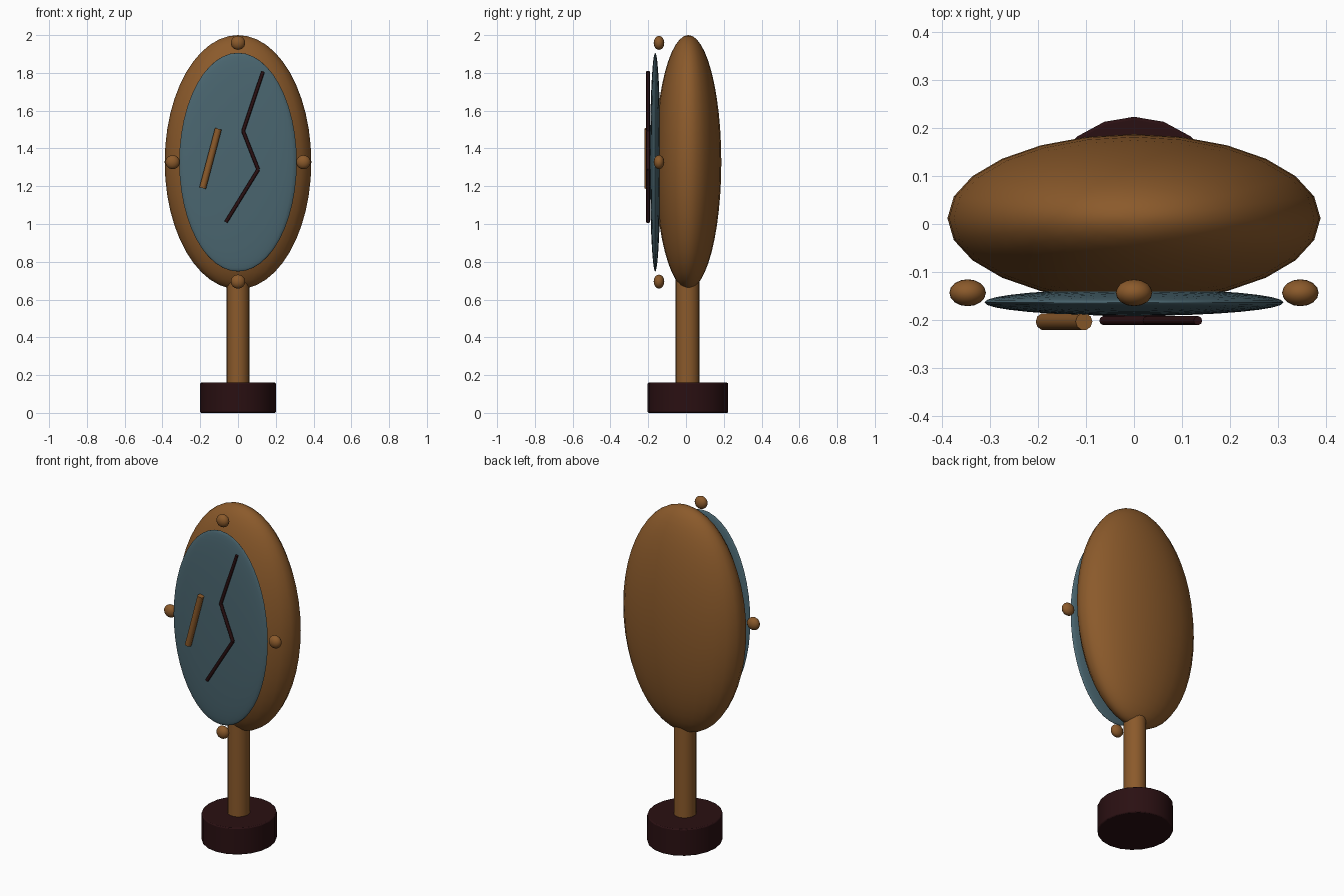
import bpy, math
from mathutils import Vector

if "Cube" in bpy.data.objects:
    bpy.data.objects.remove(bpy.data.objects["Cube"])


def material(name, color):
    m = bpy.data.materials.new(name)
    m.diffuse_color = (*color, 1)
    m.use_nodes = True
    m.node_tree.nodes["Principled BSDF"].inputs["Base Color"].default_value = m.diffuse_color
    return m


WOOD = material("brown_wood", (0.258, 0.102, 0.024))
DARK = material("dark_maroon", (0.023, 0.005, 0.006))
GLASS = material("blue_grey_glass", (0.069, 0.133, 0.162))


def finish(name, mat, angle=50):
    ob = bpy.context.object
    ob.name = name
    ob.data.materials.append(mat)
    bpy.ops.object.transform_apply(location=False, rotation=False, scale=True)
    bpy.ops.object.shade_smooth_by_angle(angle=math.radians(angle))
    return ob


def ellipsoid(name, mat, loc, radii, segments, rings):
    bpy.ops.mesh.primitive_uv_sphere_add(segments=segments, ring_count=rings, location=loc)
    bpy.context.object.scale = radii
    return finish(name, mat, 80)


def post(name, mat, y, rx, ry, z0, z1, sides):
    bpy.ops.mesh.primitive_cylinder_add(vertices=sides, radius=1, depth=1,
                                        location=(0, y, (z0 + z1) / 2))
    bpy.context.object.scale = (rx, ry, z1 - z0)
    return finish(name, mat)


def rod(name, mat, a, b, radius, sides):
    a, b = Vector(a), Vector(b)
    bpy.ops.mesh.primitive_cylinder_add(vertices=sides, radius=radius, depth=(b - a).length,
                                        location=(a + b) / 2)
    bpy.context.object.rotation_euler = (b - a).to_track_quat('Z', 'Y').to_euler()
    return finish(name, mat)


MID = 1.3275  # height of the mirror centre

# Stand
base = post("base", DARK, 0.01, 0.2, 0.213, 0, 0.16, 20)
bevel = base.modifiers.new("soft_edge", 'BEVEL')
bevel.width = 0.006
bevel.segments = 2
post("handle", WOOD, 0.008, 0.06, 0.063, 0.14, 0.8, 20)

# Mirror body and glass
ellipsoid("frame", WOOD, (0, 0.012, MID), (0.388, 0.175, 0.6725), 24, 24)
ellipsoid("glass", GLASS, (0, -0.163, MID), (0.311, 0.028, 0.579), 32, 24)

# Studs around the rim
for side, x, z in (("right", 0.346, MID), ("left", -0.346, MID),
                   ("top", 0, 1.959), ("bottom", 0, 0.695)):
    ellipsoid("stud_" + side, WOOD, (x, -0.143, z), (0.038, 0.028, 0.037), 16, 12)

# Zigzag crack across the glass
crack = [(0.133, 1.808), (0.027, 1.492), (0.107, 1.288), (-0.064, 1.01)]
for i, (p, q) in enumerate(zip(crack, crack[1:])):
    rod(f"crack_{i + 1}", DARK, (p[0], -0.201, p[1]), (q[0], -0.201, q[1]), 0.0095, 8)

# Short slanted bar on the glass
rod("glint_bar", WOOD, (-0.187, -0.203, 1.19), (-0.104, -0.203, 1.504), 0.018, 10)
